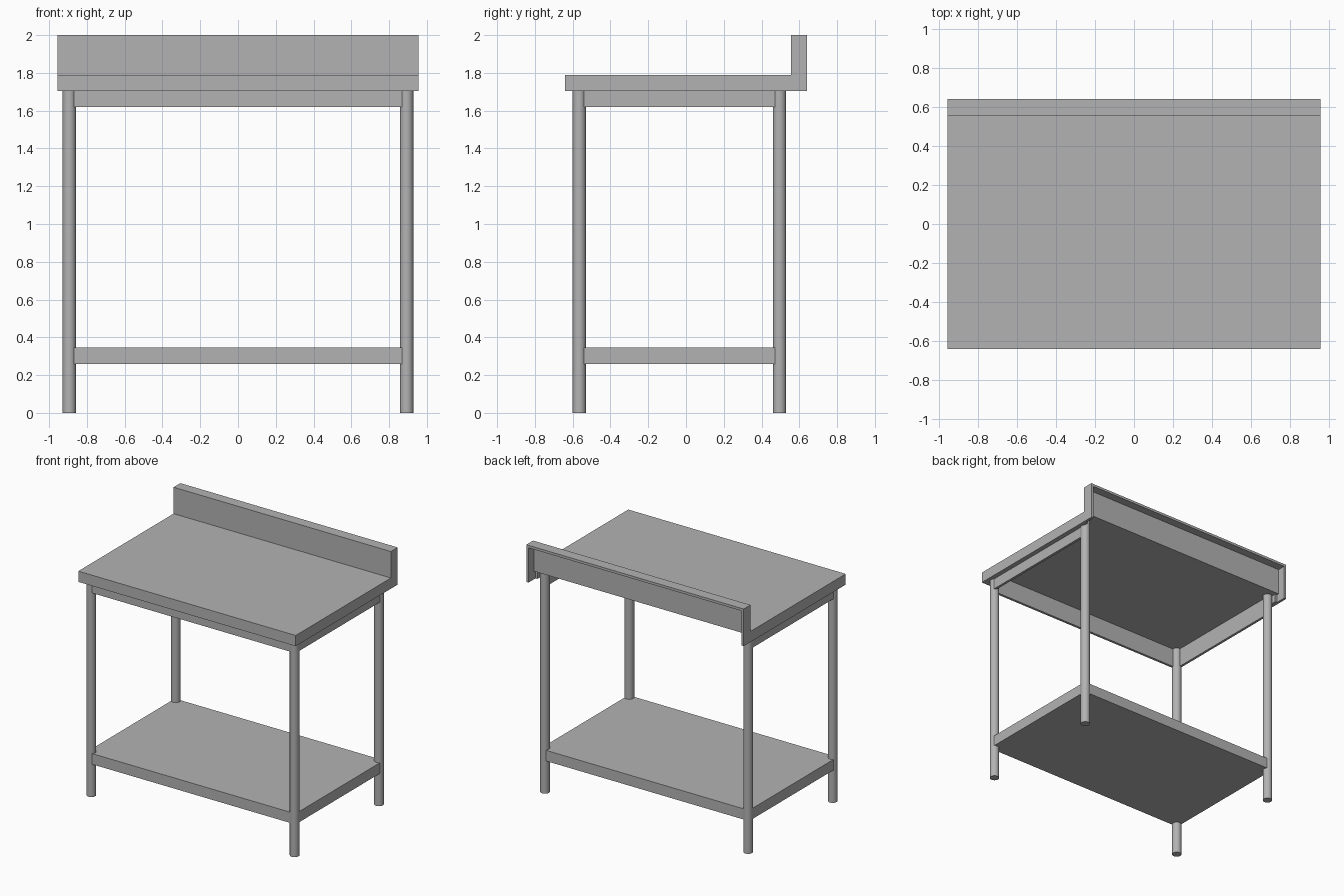
import bpy
import math

cube = bpy.data.objects.get("Cube")
if cube:
    bpy.data.objects.remove(cube, do_unlink=True)

steel = bpy.data.materials.new("brushed_steel_grey")
steel.use_nodes = True
GREY = (0.45, 0.45, 0.45, 1.0)
steel.diffuse_color = GREY
steel.node_tree.nodes["Principled BSDF"].inputs["Base Color"].default_value = GREY

# Main dimensions
HALF_W, HALF_D = 0.955, 0.64
TOP, LIP, APRON, HEIGHT = 1.79, 1.705, 1.62, 2.0
SHEET = 0.02
SPLASH_Y = 0.555
LEG_X, LEG_FRONT, LEG_BACK, LEG_R = 0.893, -0.565, 0.495, 0.035
INSET = LEG_R / math.sqrt(2)
FRAME_X = LEG_X + INSET
FRAME_FRONT, FRAME_BACK = LEG_FRONT - INSET, LEG_BACK + INSET
UNDER = TOP - SHEET


def box(name, x, y, z):
    """Box spanning three (low, high) ranges."""
    spans = (x, y, z)
    bpy.ops.mesh.primitive_cube_add(size=1, location=[(a + b) / 2 for a, b in spans])
    ob = bpy.context.object
    ob.name = name
    ob.scale = [b - a for a, b in spans]
    bpy.ops.object.transform_apply(location=False, rotation=False, scale=True)
    ob.data.materials.append(steel)
    return ob


def side_box(name, inner, outer, y, z):
    """Matching boxes on the left and right."""
    box("left_" + name, (inner, outer), y, z)
    box("right_" + name, (-outer, -inner), y, z)


# Worktop sheet with folded lips
box("worktop", (-HALF_W, HALF_W), (-HALF_D, SPLASH_Y + SHEET), (UNDER, TOP))
box("front_lip", (-HALF_W, HALF_W), (-HALF_D, FRAME_FRONT), (LIP, UNDER))
side_box("lip", FRAME_X, HALF_W, (FRAME_FRONT, SPLASH_Y), (LIP, UNDER))

# Upstand, open at the back
box("splash_panel", (-HALF_W, HALF_W), (SPLASH_Y, SPLASH_Y + SHEET), (TOP, HEIGHT))
box("splash_top", (-HALF_W, HALF_W), (SPLASH_Y + SHEET, HALF_D), (HEIGHT - SHEET, HEIGHT))
side_box("splash_end", HALF_W - SHEET, HALF_W, (SPLASH_Y, HALF_D), (LIP, HEIGHT - SHEET))

# Apron rails on the front and sides
box("front_apron", (-FRAME_X, FRAME_X), (FRAME_FRONT, FRAME_FRONT + SHEET), (APRON, UNDER))
side_box("apron", FRAME_X - SHEET, FRAME_X, (FRAME_FRONT + SHEET, FRAME_BACK), (APRON, UNDER))

# Lower shelf
box("lower_shelf", (-FRAME_X, FRAME_X), (FRAME_FRONT, FRAME_BACK), (0.26, 0.345))

# Round legs
for side, x in (("left", LEG_X), ("right", -LEG_X)):
    for end, y in (("front", LEG_FRONT), ("back", LEG_BACK)):
        bpy.ops.mesh.primitive_cylinder_add(
            vertices=32, radius=LEG_R, depth=UNDER, location=(x, y, UNDER / 2))
        leg = bpy.context.object
        leg.name = f"{end}_{side}_leg"
        leg.data.materials.append(steel)
        bpy.ops.object.shade_smooth_by_angle(angle=math.radians(30))
